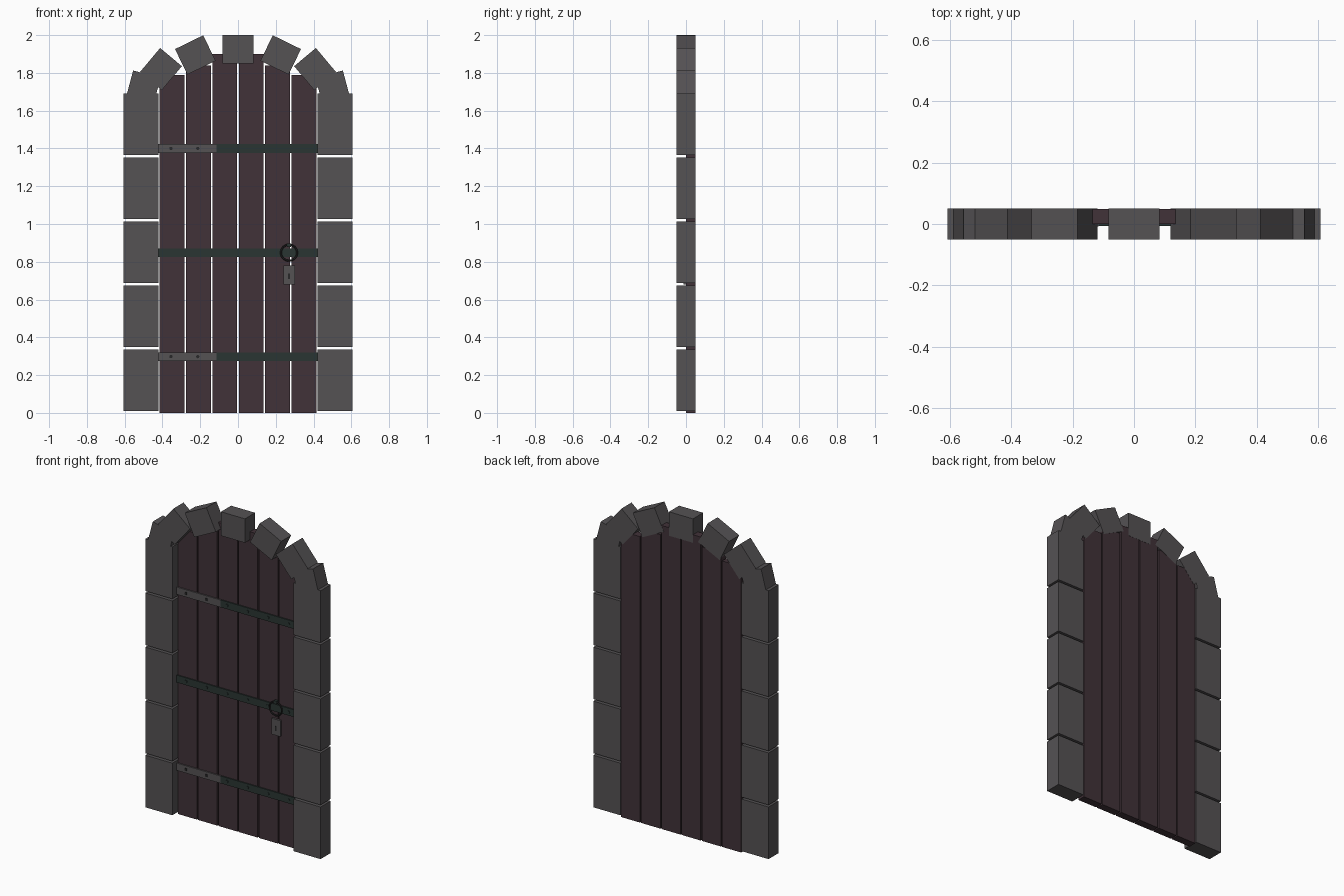
import bpy
from math import radians, pi

cube = bpy.data.objects.get("Cube")
if cube:
    bpy.data.objects.remove(cube, do_unlink=True)


def material(name, rgb):
    m = bpy.data.materials.new(name)
    m.use_nodes = True
    m.diffuse_color = (*rgb, 1)
    m.node_tree.nodes["Principled BSDF"].inputs["Base Color"].default_value = (*rgb, 1)
    return m


stone = material("grey_stone", (0.09, 0.084, 0.088))
wood = material("dark_wood", (0.053, 0.032, 0.040))
iron = material("green_iron", (0.023, 0.035, 0.032))
steel = material("worn_steel", (0.09, 0.084, 0.088))
black = material("dark_iron", (0.02, 0.02, 0.021))


def finish(name, mat):
    ob = bpy.context.object
    ob.name = name
    ob.data.materials.append(mat)
    return ob


def box(name, mat, x, y, z, tilt=0):
    """Box from (low, high) spans, tilted about the y axis."""
    spans = (x, y, z)
    bpy.ops.mesh.primitive_cube_add(size=1, location=[(a + b) / 2 for a, b in spans])
    ob = finish(name, mat)
    ob.scale = [b - a for a, b in spans]
    ob.rotation_euler.y = tilt
    return ob


DEPTH = (-0.05, 0.05)

# Door planks, taller toward the middle
for i, top in enumerate((1.79, 1.84, 1.90, 1.90, 1.84, 1.79)):
    x = -0.42 + 0.14 * i
    box("door_plank", wood, (x + 0.004, x + 0.136), (0, 0.049), (0, top))

# Side stones and arch stones, mirrored left and right
ARCH = ((0.226, 1.895, 26), (0.408, 1.82, 50), (0.504, 1.713, 75))
for side in (-1, 1):
    for i in range(5):
        z = 0.01 + 0.3385 * i
        box("jamb_stone", stone, sorted((side * 0.42, side * 0.607)), DEPTH, (z, z + 0.326))
    for x, z, angle in ARCH:
        box("arch_stone", stone, (side * x - 0.083, side * x + 0.083), DEPTH,
            (z - 0.075, z + 0.075), side * radians(angle))
box("keystone", stone, (-0.083, 0.083), DEPTH, (1.85, 2.0))

# Iron straps with rivets; the outer two have a worn hinge end
for z, hinged in ((0.298, True), (0.848, False), (1.40, True)):
    span = (z - 0.023, z + 0.023)
    start = -0.115 if hinged else -0.425
    box("door_strap", iron, (start, 0.424), (-0.007, 0.001), span)
    if hinged:
        box("hinge_end", steel, (-0.425, start), (-0.008, 0.001), span)
    for i in range(6):
        x = -0.355 + 0.142 * i
        rivet_mat = black if hinged and x < start else iron
        bpy.ops.mesh.primitive_cylinder_add(vertices=8, radius=0.009, depth=0.006,
                                            location=(x, -0.008, z), rotation=(pi / 2, 0, 0))
        finish("strap_rivet", rivet_mat)

# Pull ring, lock plate and keyhole
bpy.ops.mesh.primitive_torus_add(major_segments=16, minor_segments=6, major_radius=0.043,
                                 minor_radius=0.005, location=(0.27, -0.013, 0.848),
                                 rotation=(pi / 2, 0, 0))
finish("pull_ring", black)
box("ring_mount", iron, (0.26, 0.28), (-0.018, 0), (0.878, 0.898))
box("lock_plate", steel, (0.24, 0.302), (-0.012, 0.001), (0.68, 0.78))
box("keyhole", black, (0.265, 0.275), (-0.014, -0.011), (0.708, 0.738))
